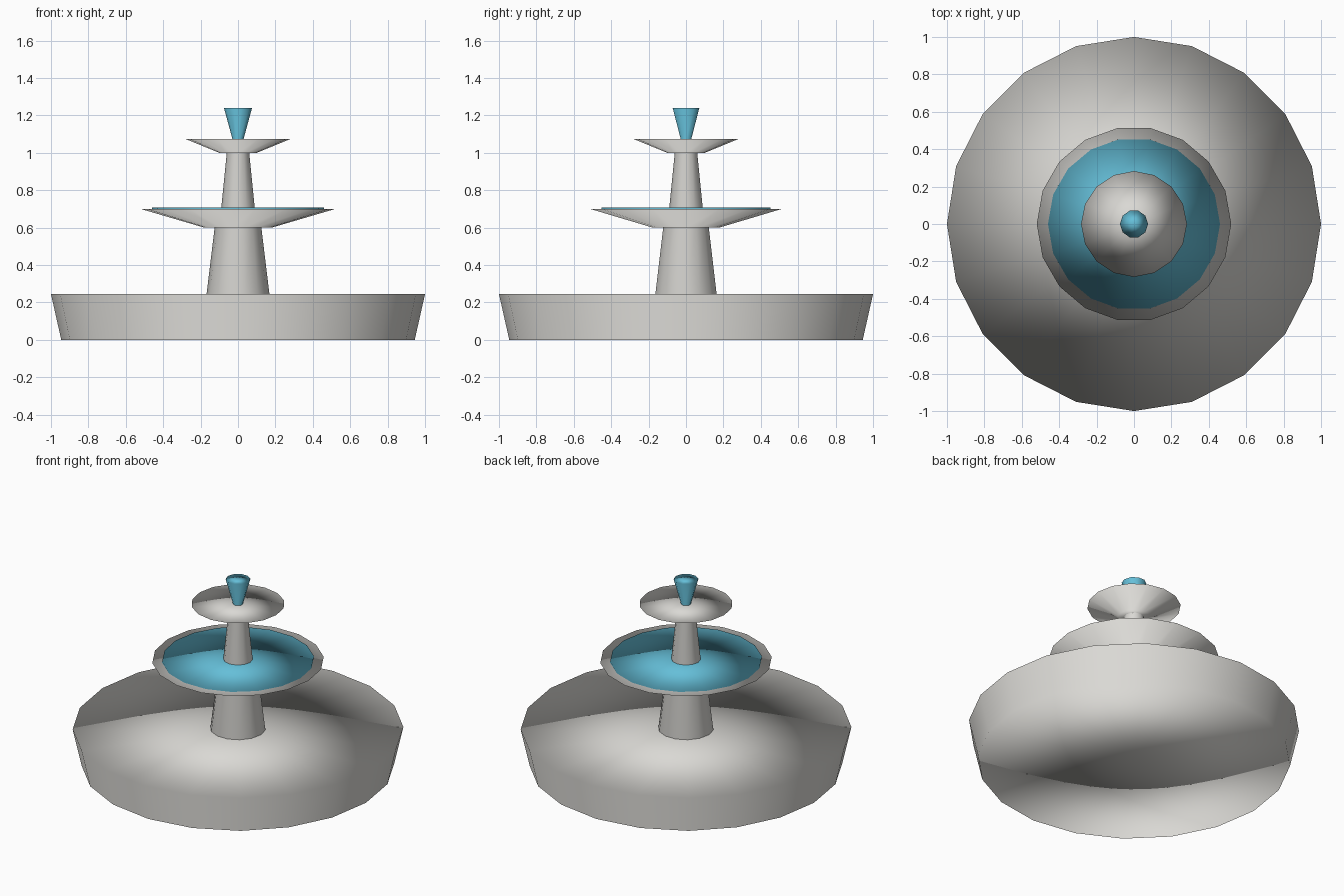
import bpy
import math

cube = bpy.data.objects.get("Cube")
if cube:
    bpy.data.objects.remove(cube, do_unlink=True)


def make_material(name, colour):
    mat = bpy.data.materials.new(name)
    mat.use_nodes = True
    mat.diffuse_color = colour
    mat.node_tree.nodes["Principled BSDF"].inputs["Base Color"].default_value = colour
    return mat


stone = make_material("pale_stone", (0.70, 0.69, 0.66, 1))
water = make_material("blue_water", (0.13, 0.52, 0.69, 1))


def tapered_drum(name, sides, r_bottom, r_top, z_bottom, z_top, mat):
    """Capped tapered cylinder, soft-shaded across its rims."""
    verts, normals, faces = [], [], []
    for r, z in ((r_bottom, z_bottom), (r_top, z_top)):
        for i in range(sides):
            a = math.tau * i / sides
            verts.append((r * math.cos(a), r * math.sin(a), z))
            normals.append((math.cos(a), math.sin(a), 0))
    # Cap centres
    low, high = len(verts), len(verts) + 1
    verts += [(0, 0, z_bottom), (0, 0, z_top)]
    normals += [(0, 0, -1), (0, 0, 1)]
    for i in range(sides):
        j = (i + 1) % sides
        faces.append((i, j, sides + j, sides + i))
        faces.append((low, j, i))
        faces.append((high, sides + i, sides + j))
    mesh = bpy.data.meshes.new(name)
    mesh.from_pydata(verts, [], faces)
    mesh.materials.append(mat)
    mesh.shade_smooth()
    # Rim normals point straight outward, cap centres straight up or down
    mesh.normals_split_custom_set_from_vertices(normals)
    obj = bpy.data.objects.new(name, mesh)
    bpy.context.scene.collection.objects.link(obj)
    return obj


# Ground basin and lower column
tapered_drum("basin", 20, 0.945, 1.0, 0, 0.245, stone)
tapered_drum("lower_column", 14, 0.168, 0.125, 0.245, 0.6, stone)

# Middle bowl with its water
tapered_drum("middle_bowl", 18, 0.18, 0.52, 0.6, 0.7, stone)
tapered_drum("middle_water", 18, 0.46, 0.46, 0.69, 0.707, water)

# Upper column, small bowl and water jet
tapered_drum("upper_column", 12, 0.091, 0.06, 0.69, 1.0, stone)
tapered_drum("upper_bowl", 16, 0.1, 0.283, 1.0, 1.075, stone)
tapered_drum("water_jet", 10, 0.03, 0.075, 1.075, 1.24, water)
